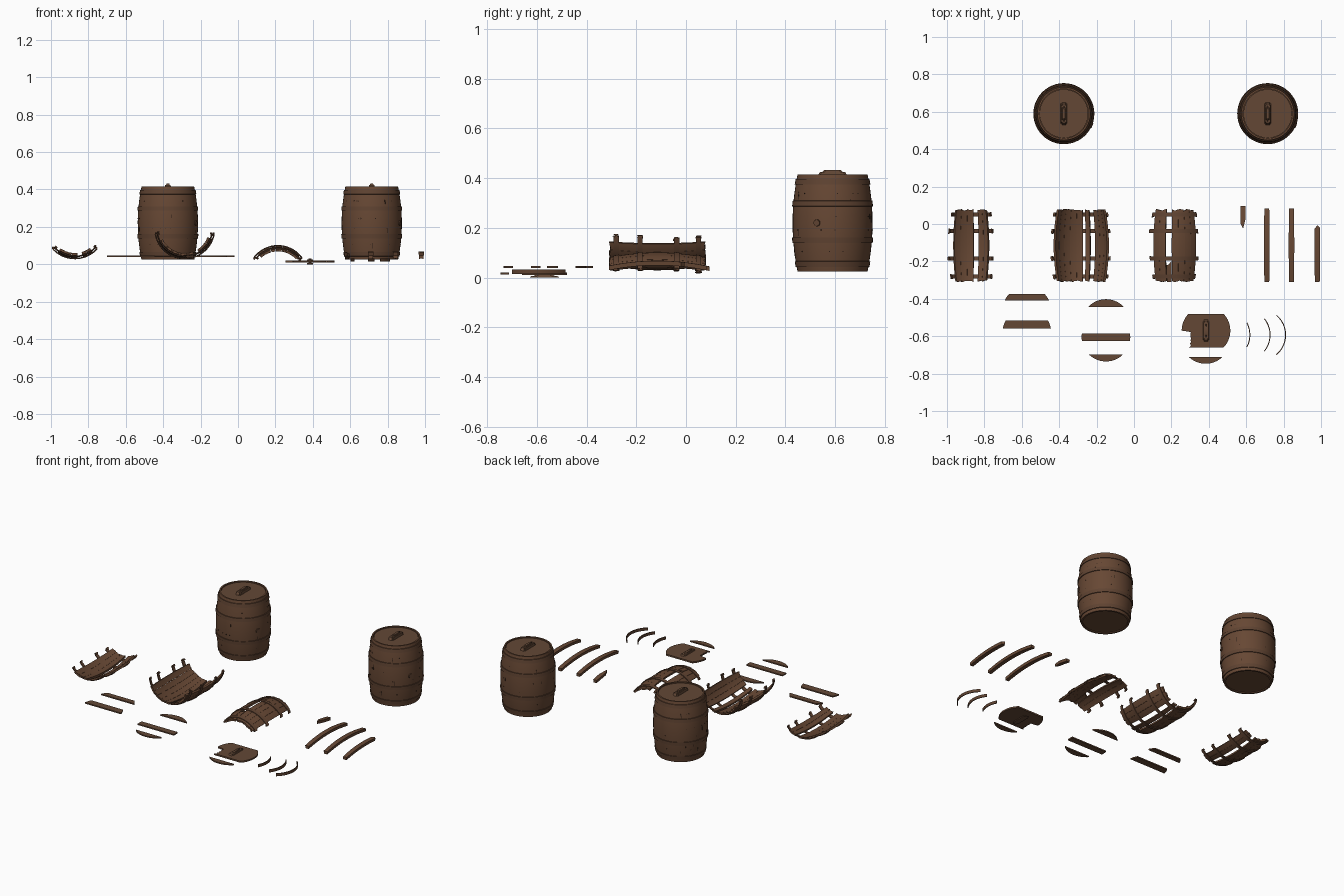
import bpy, bmesh, math, random
from math import sin, cos, radians, sqrt
from mathutils import Matrix

if "Cube" in bpy.data.objects:
    bpy.data.objects.remove(bpy.data.objects["Cube"], do_unlink=True)
random.seed(4)


def material(name, rgb):
    m = bpy.data.materials.new(name)
    m.use_nodes = True
    m.diffuse_color = (*rgb, 1)
    m.node_tree.nodes["Principled BSDF"].inputs["Base Color"].default_value = (*rgb, 1)
    return m


WOOD = material("oak brown", (0.135, 0.064, 0.034))
LID = material("lid brown", (0.125, 0.064, 0.036))
BAND = material("band brown", (0.115, 0.056, 0.031))
DARK = material("dark crack", (0.025, 0.013, 0.008))

LENGTH = 0.39
HOOPS = (0.075, 0.32, 0.7, 0.925)
LID_R = 0.13


def finish(bm, name, mat):
    bmesh.ops.recalc_face_normals(bm, faces=bm.faces)
    mesh = bpy.data.meshes.new(name)
    bm.to_mesh(mesh)
    bm.free()
    mesh.materials.append(mat)
    ob = bpy.data.objects.new(name, mesh)
    bpy.context.collection.objects.link(ob)
    bpy.context.view_layer.objects.active = ob
    for o in bpy.context.selected_objects:
        o.select_set(False)
    ob.select_set(True)
    bpy.ops.object.shade_smooth_by_angle(angle=radians(35))
    return ob


def bulge(t):
    """Barrel radius along its length."""
    return 0.141 + 0.02 * (1 - (2 * t - 1) ** 2)


# Placements: turn (radius, angle, length fraction) into a point
def upright(cx, cy, z0=0.025, height=LENGTH):
    return lambda r, a, t: (cx + r * sin(a), cy - r * cos(a), z0 + t * height)


def lying(cx, cz, side):
    return lambda r, a, t: (cx + r * sin(a), -0.31 + t * LENGTH, cz + side * r * cos(a))


def slab(name, mat, place, a0, a1, t0, t1, lift=0.0, thick=0.012, rough=0.0,
         rough_low=0.0, nt=10, radius=bulge):
    """Curved board between two angles (degrees) and two length fractions."""
    na = max(2, round(abs(a1 - a0) / 5))
    bm = bmesh.new()
    outer, inner = [], []
    for i in range(na + 1):
        a = radians(a0 + (a1 - a0) * i / na)
        low = t0 + rough_low * random.random()
        high = t1 - rough * random.random()
        for grid, depth in ((outer, 0), (inner, thick)):
            col = []
            for j in range(nt + 1):
                t = low + (high - low) * j / nt
                col.append(bm.verts.new(place(radius(t) + lift - depth, a, t)))
            grid.append(col)
    for i in range(na):
        for j in range(nt):
            for g in (outer, inner):
                bm.faces.new((g[i][j], g[i + 1][j], g[i + 1][j + 1], g[i][j + 1]))
        for j in (0, nt):
            bm.faces.new((outer[i][j], outer[i + 1][j], inner[i + 1][j], inner[i][j]))
    for j in range(nt):
        for i in (0, na):
            bm.faces.new((outer[i][j], outer[i][j + 1], inner[i][j + 1], inner[i][j]))
    return finish(bm, name, mat)


def lathe(name, mat, profile, cx, cy, steps=48):
    bm = bmesh.new()
    vs = [bm.verts.new((r, 0, z)) for r, z in profile]
    es = [bm.edges.new(pair) for pair in zip(vs, vs[1:])]
    bmesh.ops.spin(bm, geom=vs + es, axis=(0, 0, 1), cent=(0, 0, 0),
                   angle=2 * math.pi, steps=steps, use_merge=True)
    bmesh.ops.remove_doubles(bm, verts=bm.verts, dist=0.0001)
    bmesh.ops.translate(bm, verts=bm.verts, vec=(cx, cy, 0))
    return finish(bm, name, mat)


def grip(name, cx, cy, z0, z1):
    """Tapered grip bar with a raised ridge."""
    h = z1 - z0
    for part, wide, long, base, top, taper in (
            ("base", 0.034, 0.12, z0, z0 + h * 0.65, 0.85),
            ("ridge", 0.018, 0.085, z0 + h * 0.6, z1, 0.8)):
        bm = bmesh.new()
        bmesh.ops.create_cube(bm, size=1, matrix=Matrix.Translation((cx, cy, (base + top) / 2))
                              @ Matrix.Diagonal((wide, long, top - base, 1)))
        for v in bm.verts:
            if v.co.z > (base + top) / 2:
                v.co.x = cx + (v.co.x - cx) * taper
                v.co.y = cy + (v.co.y - cy) * taper
        bmesh.ops.bevel(bm, geom=[e for e in bm.edges if abs(e.verts[0].co.z - e.verts[1].co.z) > 0.001],
                        offset=0.006, segments=2, affect='EDGES')
        finish(bm, name + "_" + part, LID)


def barrel(name, cx, cy):
    z0, place = 0.025, upright(cx, cy)
    sides = [(bulge(i / 20), z0 + LENGTH * i / 20) for i in range(21)]
    top = z0 + LENGTH
    lathe(name + "_body", WOOD, [(0, z0 + 0.006), (LID_R, z0 + 0.006), (LID_R, z0)] + sides
          + [(LID_R + 0.002, top), (LID_R + 0.002, top - 0.008)], cx, cy)
    lathe(name + "_lid", LID, [(0, top - 0.006), (LID_R, top - 0.006), (LID_R, top - 0.016)], cx, cy)
    grip(name + "_grip", cx, cy, top - 0.006, top + 0.018)
    # Bands with nail heads
    for k, t in enumerate(HOOPS):
        z, r = z0 + t * LENGTH, bulge(t)
        e = 0.011 / LENGTH
        lathe(f"{name}_band_{k}", BAND, [(r - 0.004, z - 0.012), (bulge(t - e) + 0.004, z - 0.011),
              (bulge(t + e) + 0.004, z + 0.011), (r - 0.004, z + 0.012)], cx, cy)
    for k in range(26):
        a, t = random.uniform(0, 360), random.choice((0.2, 0.42, 0.56, 0.8))
        slab(f"{name}_nail_{k}", DARK, place, a, a + 1.5, t, t + 0.01, 0.0015, 0.003, nt=1)
    # Short splits in the boards
    for k in range(14):
        a, t = random.uniform(0, 360), random.uniform(0.12, 0.8)
        slab(f"{name}_split_{k}", DARK, place, a, a + 0.7, t, t + random.uniform(0.03, 0.08),
             0.0008, 0.003, nt=3)
    # Bung on the side
    a = radians(67)
    bm = bmesh.new()
    bmesh.ops.create_cone(bm, cap_ends=True, segments=16, radius1=0.015, radius2=0.013, depth=0.012,
                          matrix=Matrix.Translation(place(bulge(0.5) - 0.001, a, 0.5))
                          @ Matrix.Rotation(a - math.pi / 2, 4, 'Z') @ Matrix.Rotation(math.pi / 2, 4, 'Y'))
    finish(bm, name + "_bung", BAND)


def wreck(name, place, groups, reach):
    """Broken barrel wall: groups of boards held by band pieces."""
    for g, (a0, a1) in enumerate(groups):
        count = max(1, round((a1 - a0) / 13))
        step = (a1 - a0) / count
        for i in range(count):
            a = a0 + i * step
            slab(f"{name}_stave_{g}_{i}", WOOD, place, a, a + step - 0.3, 0, 1, rough=0.02, rough_low=0.02)
    for k, t in enumerate(HOOPS):
        left, right = (reach - random.uniform(0, 6) for _ in range(2))
        slab(f"{name}_band_{k}", BAND, place, -left, right, t - 0.027, t + 0.027, 0.004, 0.005, nt=2)
        # Splinters clinging to the band ends
        for s, a in ((-1, left), (1, right)):
            slab(f"{name}_splinter_{k}_{s}", WOOD, place, s * a - 2, s * a + 2, t - 0.04, t + 0.035,
                 0.001, 0.009, 0.03, 0.03, nt=2)


def lid_piece(name, cx, cy, low, high, z, thick=0.008, notch=None):
    """Slice of a round lid between two chords."""
    n = 24
    right, left = [], []
    for i in range(n + 1):
        y = low + (high - low) * i / n
        x = sqrt(max(LID_R ** 2 - y * y, 1e-6))
        right.append((cx + x, cy + y))
        if notch and notch[0] < y < notch[1]:
            x = min(x, 0.085) - random.uniform(0, 0.006)
        left.append((cx - x, cy + y))
    bm = bmesh.new()
    f = bm.faces.new([bm.verts.new((x, y, z)) for x, y in right + left[::-1]])
    up = bmesh.ops.extrude_face_region(bm, geom=[f])
    bmesh.ops.translate(bm, vec=(0, 0, thick), verts=[v for v in up["geom"] if isinstance(v, bmesh.types.BMVert)])
    return finish(bm, name, LID)


# Whole barrels
barrel("left_barrel", 0.715, 0.59)
barrel("right_barrel", -0.375, 0.59)

# Broken barrel walls
wreck("small_bowl", lying(-0.872, 0.19, -1), ((-36, 6), (16, 38)), 50)
wreck("large_bowl", lying(-0.285, 0.19, -1), ((-64, 5), (10, 20), (31, 70)), 82)
arch = lying(0.213, -0.06, 1)
wreck("arch", arch, ((-43, -16), (-4, 48)), 55)
slab("arch_broken_stave", WOOD, arch, -15, -5, 0, 0.3, rough=0.08)

# Lid boards
lid_piece("lid_board_a", -0.573, -0.463, 0.053, 0.088, 0.038)
lid_piece("lid_board_b", -0.573, -0.58, 0.02, 0.065, 0.038)
lid_piece("lid_board_c", -0.15, -0.605, -0.02, 0.02, 0.038)
lid_piece("lid_cap_back", -0.15, -0.532, 0.088, LID_R, 0.038)
lid_piece("lid_cap_front", -0.15, -0.605, -LID_R, -0.092, 0.038)
lid_piece("lid_cap_loose", 0.383, -0.617, -LID_R, -0.095, 0.012)
lid_piece("broken_lid", 0.385, -0.57, -0.09, 0.09, 0.01, 0.01, (-0.085, -0.003))
grip("broken_lid_grip", 0.385, -0.57, 0.019, 0.031)
grip("broken_lid_batten", 0.385, -0.57, 0.0, 0.011)

# Loose staves
for i, (x, t0, t1, r0, r1) in enumerate(((0.583, 0.72, 1.04, 0.2, 0), (0.71, 0, 1.01, 0, 0),
                                         (0.842, 0, 1.01, 0, 0), (0.98, 0, 0.79, 0, 0.12))):
    slab(f"loose_stave_{i}", WOOD, lying(x, 0.068 - bulge(0.5), 1), -5.3, 5.3, t0, t1,
         thick=0.018, rough=r1, rough_low=r0)

# Loose band pieces
for i, (tip, reach) in enumerate(((0.622, 28), (0.73, 39), (0.813, 50))):
    slab(f"loose_band_{i}", BAND, upright(tip - 0.14, -0.593, 0.014, 0.018), 90 - reach, 90 + reach,
         0, 1, thick=0.005, nt=1, radius=lambda t: 0.14)
